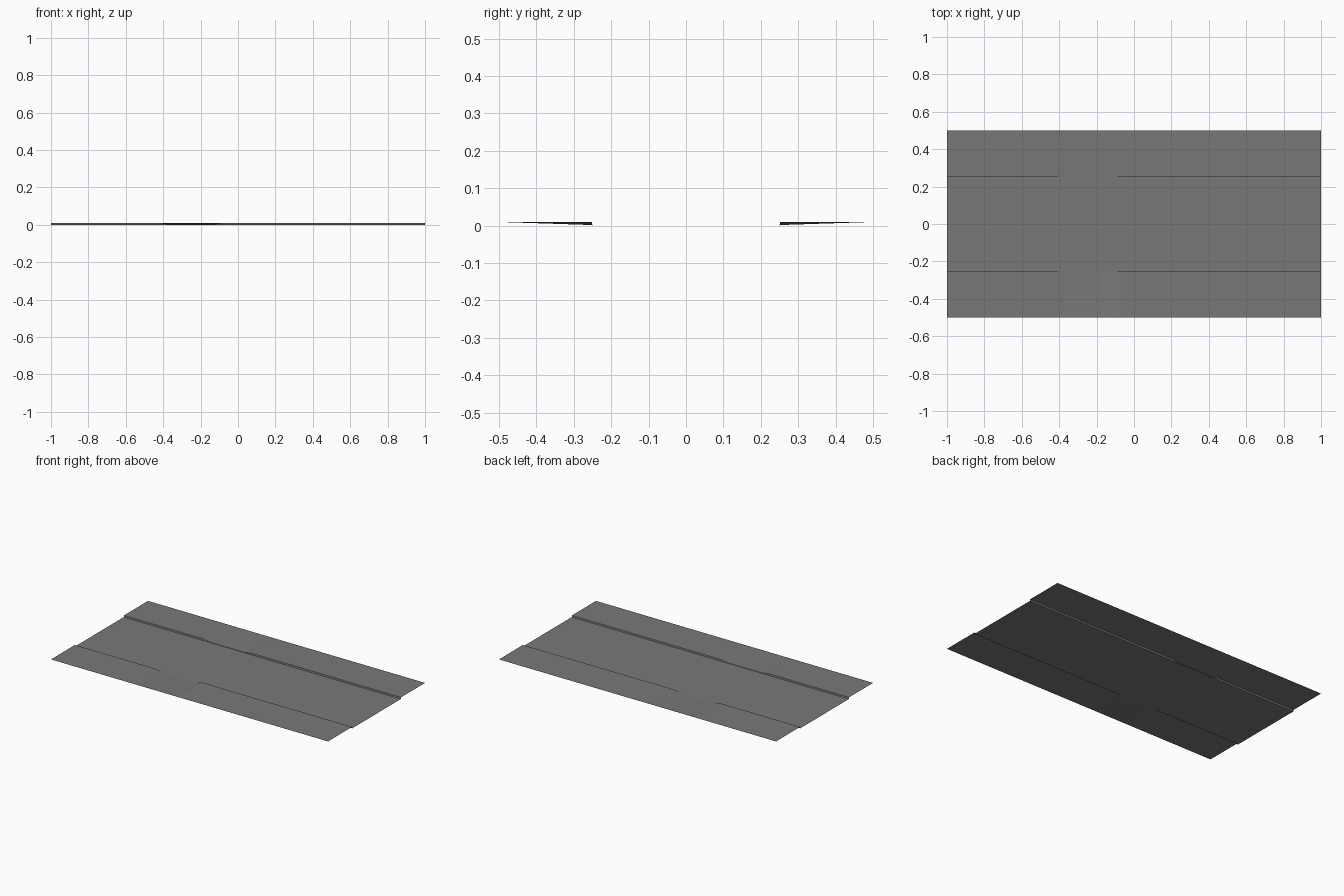
import bpy

if "Cube" in bpy.data.objects:
    bpy.data.objects.remove(bpy.data.objects["Cube"])

# one flat grey for the whole street tile
grey = bpy.data.materials.new("asphalt_grey")
grey.diffuse_color = (0.19, 0.19, 0.19, 1)
grey.use_nodes = True
grey.node_tree.nodes["Principled BSDF"].inputs["Base Color"].default_value = grey.diffuse_color

# columns along the street with the kerb height at each (lowered at the driveway)
TOP, LOW = 0.01, 0.002
COLS = [(-1, TOP), (-0.42, TOP), (-0.375, LOW), (-0.125, LOW), (-0.08, TOP), (1, TOP)]


def strip(name, rows, side):
    """Sheet from rows of functions h -> (y, z), one point per column."""
    n = len(COLS)
    verts = []
    for row in rows:
        for x, h in COLS:
            y, z = row(h)
            verts.append((x, side * y, z))
    faces = []
    for r in range(len(rows) - 1):
        for c in range(n - 1):
            a = r * n + c
            f = (a, a + 1, a + n + 1, a + n)
            faces.append(f if side > 0 else f[::-1])
    me = bpy.data.meshes.new(name)
    me.from_pydata(verts, [], faces)
    me.materials.append(grey)
    ob = bpy.data.objects.new(name, me)
    bpy.context.collection.objects.link(ob)
    return ob


# roadway
strip("road", [lambda h: (-0.25, 0), lambda h: (0.25, 0)], 1)

# kerbs and pavements on both sides
for side, label in ((1, "back"), (-1, "front")):
    strip(label + "_kerb",
          [lambda h: (0.25, 0), lambda h: (0.252, h), lambda h: (0.26, h)], side)
    strip(label + "_pavement",
          [lambda h: (0.26, h), lambda h: (0.5, TOP)], side)
